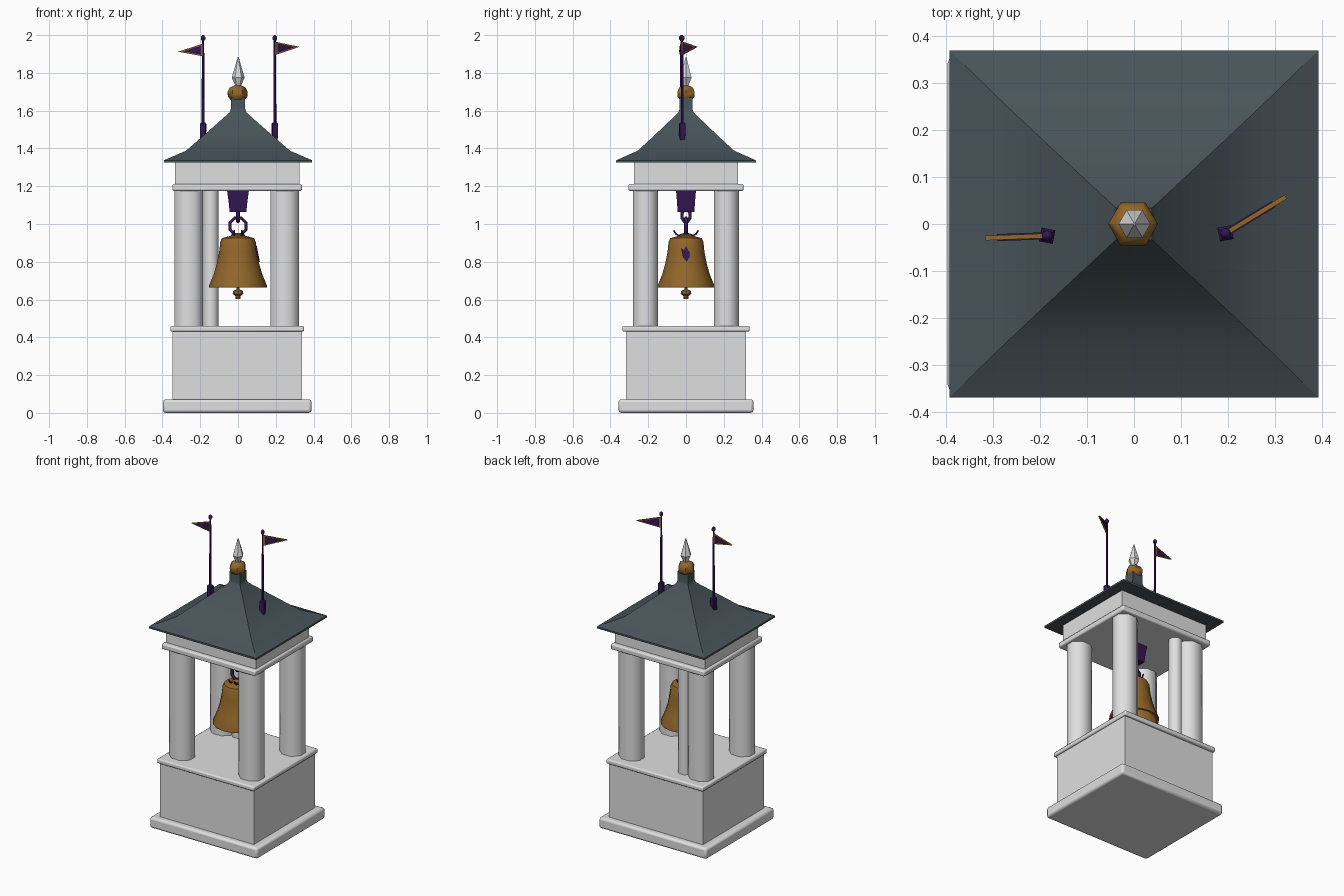
import bpy, bmesh, math
from mathutils import Vector

if "Cube" in bpy.data.objects:
    bpy.data.objects.remove(bpy.data.objects["Cube"])


def mat(name, rgb):
    m = bpy.data.materials.new(name)
    m.diffuse_color = (*rgb, 1)
    m.use_nodes = True
    m.node_tree.nodes["Principled BSDF"].inputs["Base Color"].default_value = m.diffuse_color
    return m


WHITE = mat("pale stone", (0.74, 0.74, 0.74))
SLATE = mat("slate blue grey", (0.065, 0.088, 0.10))
GOLD = mat("old gold", (0.29, 0.135, 0.022))
PURPLE = mat("deep purple", (0.035, 0.008, 0.09))


def make(name, verts, faces, material, smooth=None, bevel=0):
    me = bpy.data.meshes.new(name)
    me.from_pydata(verts, [], faces)
    bm = bmesh.new()
    bm.from_mesh(me)
    bmesh.ops.recalc_face_normals(bm, faces=bm.faces)
    bm.to_mesh(me)
    bm.free()
    ob = bpy.data.objects.new(name, me)
    bpy.context.collection.objects.link(ob)
    me.materials.append(material)
    if bevel:
        b = ob.modifiers.new("soft_edges", 'BEVEL')
        b.width = bevel
        b.segments = 2
    if smooth:
        bpy.ops.object.select_all(action='DESELECT')
        ob.select_set(True)
        bpy.context.view_layer.objects.active = ob
        bpy.ops.object.shade_smooth_by_angle(angle=math.radians(smooth))
    return ob


def loft(name, rings, material, n=4, phase=None, centre=(0, 0), closed=False, **kw):
    """Stack n-sided rings of (half_x, half_y, z); n=4 gives rectangles."""
    ph = math.pi / n if phase is None else phase
    k = 1 / math.cos(math.pi / n) if phase is None else 1
    verts = [(centre[0] + rx * k * math.cos(ph + 2 * math.pi * i / n),
              centre[1] + ry * k * math.sin(ph + 2 * math.pi * i / n), z)
             for rx, ry, z in rings for i in range(n)]
    m = len(rings)
    faces = [(a * n + i, a * n + (i + 1) % n, (a + 1) % m * n + (i + 1) % n, (a + 1) % m * n + i)
             for a in range(m if closed else m - 1) for i in range(n)]
    if not closed:
        faces += [tuple(range(n)), tuple(range((m - 1) * n, m * n))]
    return make(name, verts, faces, material, **kw)


def box(name, hx, hy, z0, z1, material, bevel=0, centre=(-0.004, 0)):
    return loft(name, [(hx, hy, z0), (hx, hy, z1)], material, centre=centre, bevel=bevel, smooth=35)


def turned(name, prof, material, n, phase=0, centre=(0, 0), **kw):
    return loft(name, [(r, r, z) for r, z in prof], material, n=n, phase=phase, centre=centre, **kw)


def tube(name, points, radius, material, cyclic=False):
    cu = bpy.data.curves.new(name, 'CURVE')
    cu.dimensions = '3D'
    cu.bevel_depth = radius
    cu.bevel_resolution = 1
    cu.use_fill_caps = True
    s = cu.splines.new('POLY')
    s.points.add(len(points) - 1)
    for p, q in zip(s.points, points):
        p.co = (*q, 1)
    s.use_cyclic_u = cyclic
    cu.materials.append(material)
    ob = bpy.data.objects.new(name, cu)
    bpy.context.collection.objects.link(ob)
    return ob


# stone base
box("plinth", 0.393, 0.357, 0.0, 0.072, WHITE, 0.014)
box("pedestal", 0.343, 0.318, 0.06, 0.44, WHITE)
box("pedestal_cap", 0.354, 0.337, 0.43, 0.46, WHITE, 0.008)

# four corner columns and a slim extra one beside the rear left corner
for sx, lr in ((-1, "left"), (1, "right")):
    for sy, fb in ((-1, "front"), (1, "rear")):
        loft(f"{fb}_{lr}_column", [(0.076, 0.066, 0.45), (0.076, 0.066, 1.19)], WHITE, n=8,
             centre=(sx * 0.254 - 0.006, sy * 0.214), smooth=50)
loft("slim_rear_column", [(0.04, 0.04, 0.45), (0.04, 0.04, 1.19)], WHITE, n=8,
     centre=(-0.144, 0.215), smooth=50)

# entablature
box("cornice", 0.343, 0.305, 1.175, 1.212, WHITE, 0.009)
box("frieze", 0.329, 0.276, 1.20, 1.335, WHITE)

# flared roof with a short neck
loft("roof", [(0.393, 0.37, 1.325), (0.393, 0.37, 1.337), (0.275, 0.255, 1.388),
              (0.19, 0.175, 1.462), (0.045, 0.04, 1.59), (0.038, 0.034, 1.61),
              (0.038, 0.034, 1.67)], SLATE, smooth=30)

# finial
turned("finial_ball", [(0.035, 1.655), (0.052, 1.675), (0.053, 1.70), (0.042, 1.722), (0.02, 1.733)],
       GOLD, 6, centre=(-0.002, 0), smooth=50)
turned("finial_spike", [(0.016, 1.72), (0.016, 1.735), (0.034, 1.775), (0.002, 1.885)],
       WHITE, 6, centre=(0.001, 0))

# bell: hollow turned shell
bell = [(0.153, 0.665), (0.153, 0.675), (0.128, 0.735), (0.112, 0.79), (0.10, 0.85),
        (0.094, 0.905), (0.085, 0.925), (0.03, 0.94), (0.001, 0.94),
        (0.001, 0.91), (0.07, 0.905), (0.085, 0.84), (0.11, 0.74), (0.138, 0.665)]
loft("bell", [(r, r * 0.98, z) for r, z in bell], GOLD, n=16, phase=0, closed=True, smooth=40)
turned("clapper", [(0.008, 0.92), (0.008, 0.655), (0.026, 0.645), (0.028, 0.63), (0.013, 0.618),
                   (0.012, 0.602)], GOLD, 8, smooth=40)

# purple leaf badge lying on the right flank of the bell
badge = [(-0.026, 0.872), (-0.01, 0.862), (0.0, 0.885), (0.008, 0.866), (0.02, 0.85),
         (0.018, 0.825), (0.004, 0.80), (-0.016, 0.825)]
bv = [((0.113 + (0.85 - z) * 0.2 - 0.016 + d), y, z) for d in (0, 0.009) for y, z in badge]
nb = len(badge)
make("bell_badge", bv, [tuple(range(nb)), tuple(range(nb, 2 * nb))] +
     [(i, (i + 1) % nb, nb + (i + 1) % nb, nb + i) for i in range(nb)], PURPLE)

# bell crown with curling hooks
turned("bell_crown", [(0.045, 0.93), (0.035, 0.945), (0.012, 0.952)], GOLD, 8)
for s, side in ((-1, "front"), (1, "rear")):
    for x in (-0.02, 0.02):
        tube(f"{side}_crown_hook", [(x * 0.4, 0, 0.945), (x, s * 0.03, 0.936), (x, s * 0.052, 0.946),
                                    (x, s * 0.066, 0.966)], 0.005, PURPLE)


# hanger block and chain links
def link(name, r, h, z, plane):
    pts = []
    for i in range(8):
        a = math.pi * (i + 0.5) / 4
        u, w = r * math.cos(a), z + h * math.sin(a)
        pts.append((u, 0, w) if plane == "xz" else (0, u, w))
    tube(name, pts, 0.010, PURPLE, True)


loft("hanger_block", [(0.044, 0.044, 1.064), (0.05, 0.048, 1.12), (0.058, 0.053, 1.18)], PURPLE)
link("main_ring", 0.046, 0.047, 0.988, "xz")
link("upper_link", 0.022, 0.036, 1.045, "yz")


# flag poles with gold pennants carrying a purple panel on each side
def pennant(side, px, py, tip, z_hi, z_lo):
    c = (px, py)
    turned(f"{side}_pole_socket", [(0.018, 1.44), (0.021, 1.50), (0.021, 1.53), (0.012, 1.538)],
           PURPLE, 4, phase=math.pi / 4 + px, centre=c)
    turned(f"{side}_pole", [(0.008, 1.52), (0.006, 1.98)], PURPLE, 6, centre=c, smooth=40)
    turned(f"{side}_pole_ball", [(0.004, 1.968), (0.012, 1.978), (0.012, 1.99), (0.004, 2.0)],
           PURPLE, 8, centre=c, smooth=60)
    a, t = Vector((px, py, 0)), Vector(tip)
    d = Vector((t.x - px, t.y - py, 0))
    nrm = Vector((-d.y, d.x, 0)).normalized()
    tri = [a + Vector((0, 0, z_hi)), a + Vector((0, 0, z_lo)), t]

    def prism(name, pts, o0, o1, material):
        make(name, [p + nrm * o for o in (o0, o1) for p in pts],
             [(0, 1, 2), (3, 4, 5), (0, 1, 4, 3), (1, 2, 5, 4), (2, 0, 3, 5)], material)

    prism(f"{side}_flag", tri, -0.005, 0.005, GOLD)
    inner = a + d * 0.3
    inner.z = (z_hi + z_lo + t.z) / 3
    panel = [inner + (p - inner) * 0.72 for p in tri]
    for s, face in ((-1, "near"), (1, "far")):
        prism(f"{side}_flag_panel_{face}", panel, s * 0.004, s * 0.0075, PURPLE)


pennant("left", -0.185, -0.025, (-0.317, -0.03, 1.912), 1.955, 1.888)
pennant("right", 0.195, -0.02, (0.323, 0.058, 1.938), 1.965, 1.895)
